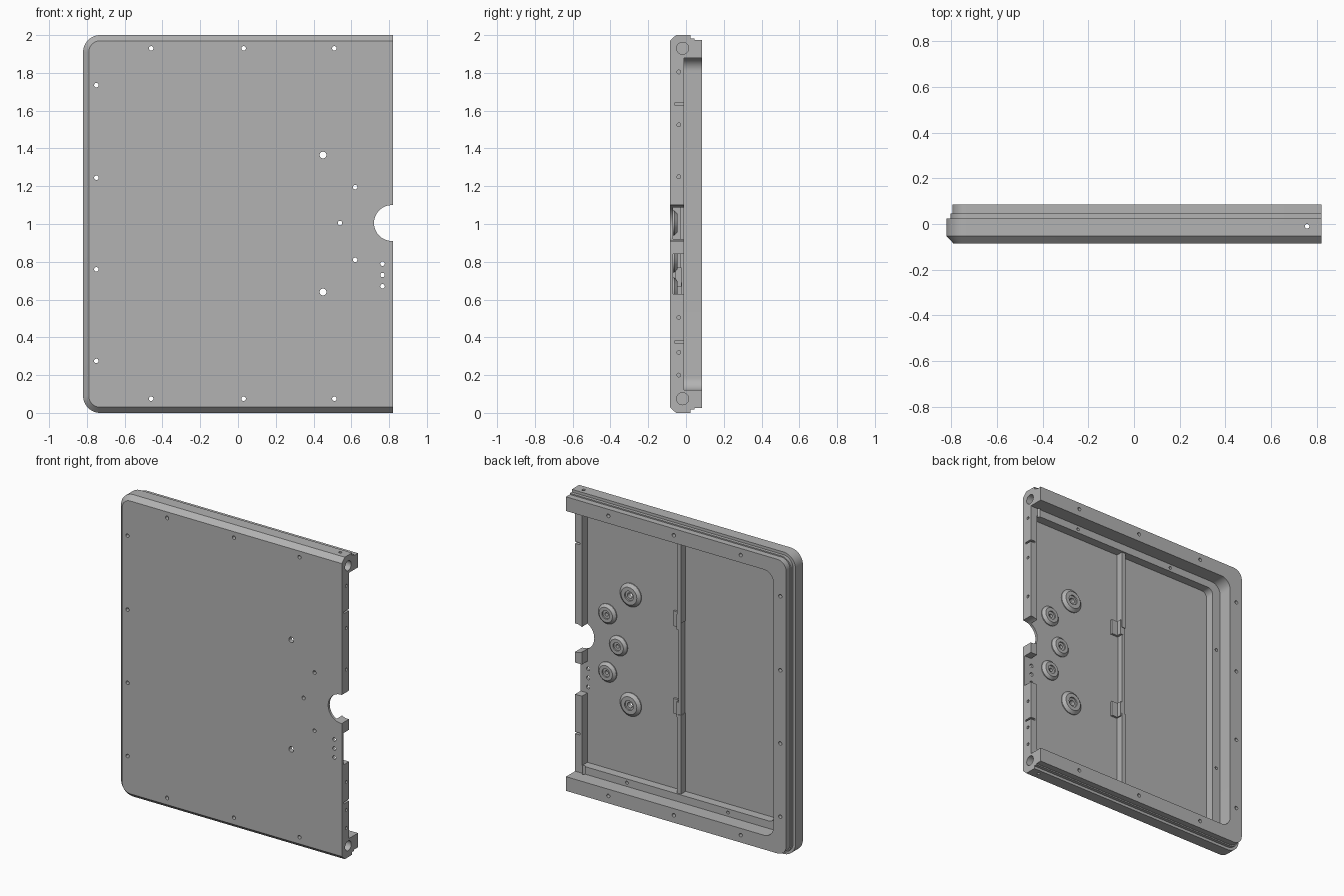
import bpy, bmesh, math
from mathutils import Matrix, Vector

if "Cube" in bpy.data.objects:
    bpy.data.objects.remove(bpy.data.objects["Cube"])

grey = bpy.data.materials.new("plain_grey")
grey.use_nodes = True
grey.diffuse_color = (0.45, 0.45, 0.45, 1)
grey.node_tree.nodes["Principled BSDF"].inputs["Base Color"].default_value = (0.45, 0.45, 0.45, 1)

END = 0.82      # open end of the tray
FLOOR = -0.068  # inner floor
LEDGE = -0.01   # step inside the rim


def finish(bm, name):
    bmesh.ops.recalc_face_normals(bm, faces=bm.faces[:])
    mesh = bpy.data.meshes.new(name)
    bm.to_mesh(mesh)
    bm.free()
    mesh.materials.append(grey)
    ob = bpy.data.objects.new(name, mesh)
    bpy.context.collection.objects.link(ob)
    return ob


def box(bm, x, y, z):
    size = Vector((x[1] - x[0], y[1] - y[0], z[1] - z[0]))
    mid = Vector((x[0] + x[1], y[0] + y[1], z[0] + z[1])) / 2
    bmesh.ops.create_cube(bm, size=1, matrix=Matrix.LocRotScale(mid, None, size))


def rod(bm, axis, a, b, start, end, r, seg=20):
    """Cylinder along an axis; a and b are the other two coordinates."""
    mid, length = (start + end) / 2, end - start
    place, turn = {
        "x": ((mid, a, b), Matrix.Rotation(math.pi / 2, 4, "Y")),
        "y": ((a, mid, b), Matrix.Rotation(math.pi / 2, 4, "X")),
        "z": ((a, b, mid), Matrix.Identity(4)),
    }[axis]
    bmesh.ops.create_cone(bm, cap_ends=True, segments=seg, radius1=r, radius2=r,
                          depth=length, matrix=Matrix.Translation(place) @ turn)


def outline(x0, x1, z0, z1, r, seg=12):
    """Plate outline with rounded corners on the closed end only."""
    pts = [(x1, z1)]
    for cz, start in ((z1 - r, 90), (z0 + r, 180)):
        for i in range(seg + 1):
            t = math.radians(start + 90 * i / seg)
            pts.append((x0 + r + r * math.cos(t), cz + r * math.sin(t)))
    return pts + [(x1, z0)]


def loft(bm, layers):
    """Join outlines, each given with its y, into a closed solid."""
    rings = [[bm.verts.new((x, y, z)) for x, z in pts] for y, pts in layers]
    n = len(rings[0])
    for a, b in zip(rings, rings[1:]):
        for i in range(n):
            j = (i + 1) % n
            bm.faces.new((a[i], a[j], b[j], b[i]))
    bm.faces.new(rings[0])
    bm.faces.new(rings[-1])


def cut(target, bm):
    cutter = finish(bm, "cutter")
    cutter.hide_render = True
    mod = target.modifiers.new("cut", "BOOLEAN")
    mod.operation, mod.solver, mod.object = "DIFFERENCE", "EXACT", cutter
    graph = bpy.context.evaluated_depsgraph_get()
    mesh = bpy.data.meshes.new_from_object(target.evaluated_get(graph))
    target.modifiers.clear()
    target.data = mesh
    bpy.data.objects.remove(cutter)


# Tray body: chamfered front, stepped back rim
bm = bmesh.new()
steps = [(-0.085, 0.03), (-0.053, 0), (0.024, 0), (0.024, 0.018),
         (0.045, 0.018), (0.045, 0.026), (0.085, 0.026)]
loft(bm, [(y, outline(-END + d, END, d, 2 - d, 0.09 - d)) for y, d in steps])
tray = finish(bm, "tray_body")

# Wide recess that runs out of the open end
bm = bmesh.new()
recess = outline(-0.7, 0.95, 0.12, 1.88, 0.07)
loft(bm, [(LEDGE, recess), (0.2, recess)])
cut(tray, bm)

# Deeper pocket that leaves a ledge and a low end wall
bm = bmesh.new()
pocket = outline(-0.64, 0.77, 0.17, 1.83, 0.04)
loft(bm, [(FLOOR, pocket), (0.1, pocket)])
cut(tray, bm)

# Gap and thin slots in the end wall
bm = bmesh.new()
box(bm, (0.75, 0.95), (FLOOR, 0.05), (0.63, 0.84))
for z in (1.635, 0.375):
    box(bm, (0.785, 0.95), (-0.06, 0.05), (z - 0.006, z + 0.006))
cut(tray, bm)

# Thumb notch and all holes through the plate
bosses = [(0.45, 1.365, 0.018), (0.45, 0.64, 0.018), (0.62, 1.195, 0.012),
          (0.62, 0.81, 0.012), (0.54, 1.005, 0.012)]
bm = bmesh.new()
rod(bm, "y", 0.815, 1.005, -0.2, 0.2, 0.095, 48)
for x in (-0.46, 0.03, 0.51):
    for z in (1.93, 0.075):
        rod(bm, "y", x, z, -0.2, 0.2, 0.012)
for z in (1.735, 1.245, 0.76, 0.275):
    rod(bm, "y", -0.75, z, -0.2, 0.2, 0.012)
for z in (0.79, 0.73, 0.67):
    rod(bm, "y", 0.765, z, -0.2, 0.2, 0.012)
for x, z, r in bosses:
    rod(bm, "y", x, z, -0.2, 0.2, r)
# Blind holes in the ledge
for x, z in [(x, z) for x in (0.44, -0.3) for z in (0.145, 1.855)] + [(-0.67, 1.41), (-0.67, 0.57)]:
    rod(bm, "y", x, z, -0.05, 0.2, 0.01)
cut(tray, bm)

# Holes in the open end
bm = bmesh.new()
for z in (1.93, 0.075):
    rod(bm, "x", -0.018, z, 0.7, 0.95, 0.032, 32)
for z in (1.805, 1.525, 1.25, 0.505, 0.32, 0.2):
    rod(bm, "x", -0.038, z, 0.79, 0.95, 0.01)
cut(tray, bm)

# Pin hole from top to bottom
bm = bmesh.new()
rod(bm, "z", 0.757, -0.01, -0.1, 2.1, 0.01)
cut(tray, bm)

# Divider rail with a slimmer middle
bm = bmesh.new()
base = FLOOR - 0.003
for z in ((0.17, 0.69), (1.3, 1.83)):
    box(bm, (0.05, 0.08), (base, -0.02), z)
box(bm, (0.055, 0.073), (base, -0.026), (0.69, 1.3))
finish(bm, "divider_rail")

# Catch plates beside the rail
bm = bmesh.new()
for z in (1.3, 0.72):
    box(bm, (0.065, 0.13), (base, -0.054), (z - 0.05, z + 0.05))
    box(bm, (0.065, 0.088), (base, -0.024), (z - 0.05, z + 0.05))
finish(bm, "catch_plates")


# Screw bosses: tapered rings with a sunken centre
def boss(x, z, hole, outer):
    top = -0.045
    profile = [(hole, base), (outer, base), (outer, FLOOR + 0.006), (outer * 0.75, top),
               (outer * 0.42, top), (outer * 0.42, top - 0.01), (hole, top - 0.01)]
    bm = bmesh.new()
    seg = 32
    rings = []
    for i in range(seg):
        t = 2 * math.pi * i / seg
        rings.append([bm.verts.new((x + r * math.cos(t), y, z + r * math.sin(t)))
                      for r, y in profile])
    for i in range(seg):
        a, b = rings[i], rings[(i + 1) % seg]
        for k in range(len(profile)):
            m = (k + 1) % len(profile)
            bm.faces.new((a[k], a[m], b[m], b[k]))
    return finish(bm, "screw_boss")


round_parts = [tray] + [boss(x, z, r, 0.077 if r > 0.015 else 0.066) for x, z, r in bosses]

# Smooth the round surfaces, keep the edges sharp
for part in round_parts:
    part.data.shade_smooth()
    part.data.set_sharp_from_angle(angle=math.radians(25))
